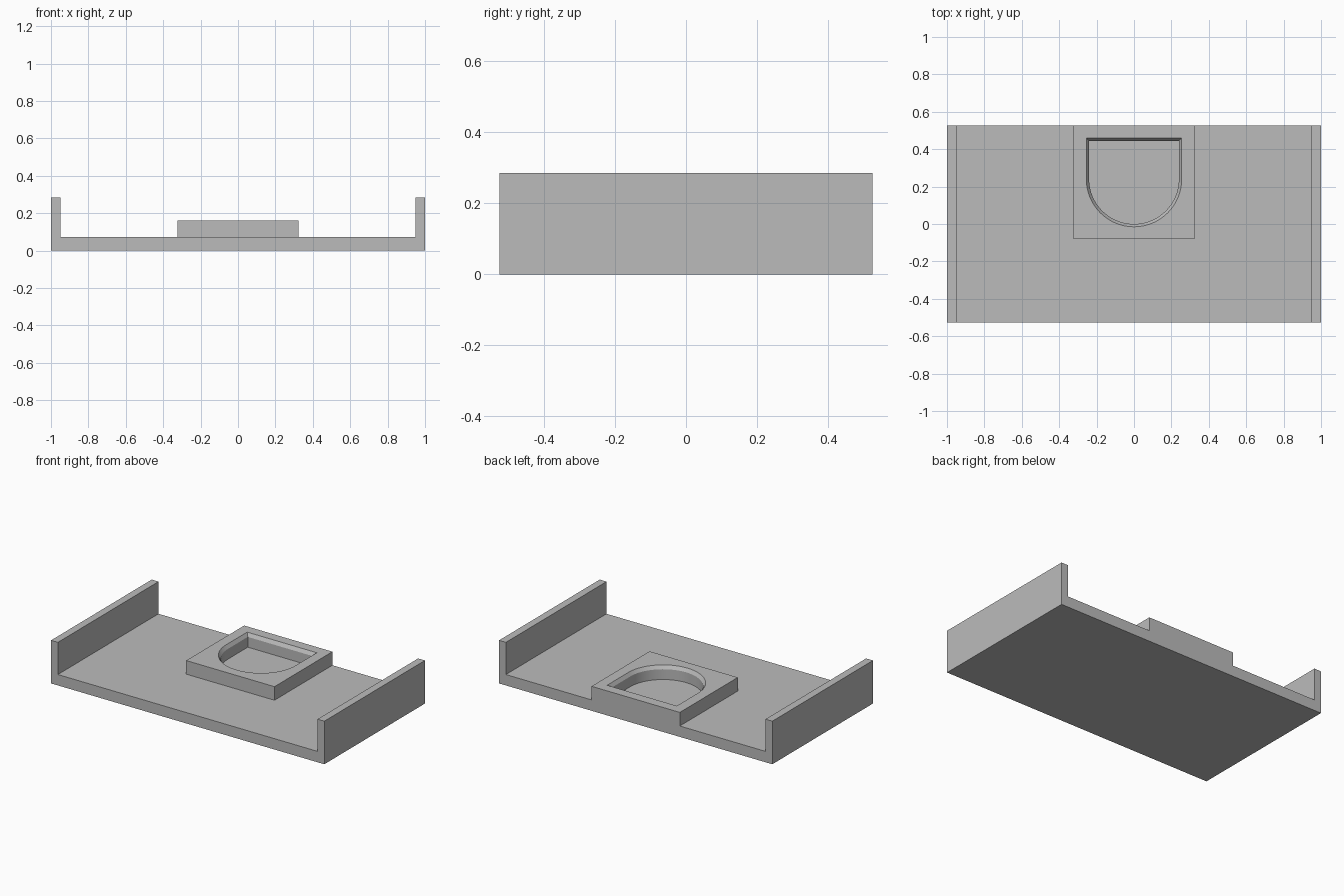
import bpy
import bmesh
import math

cube = bpy.data.objects.get("Cube")
if cube:
    bpy.data.objects.remove(cube, do_unlink=True)

# Overall sizes
HALF_Y = 0.526
PLATE_TOP = 0.072
WALL_TOP = 0.285
WALL = 0.05
BLOCK_TOP = 0.162

grey = bpy.data.materials.new("grey")
grey.use_nodes = True
grey.diffuse_color = (0.5, 0.5, 0.5, 1)
grey.node_tree.nodes["Principled BSDF"].inputs["Base Color"].default_value = (0.5, 0.5, 0.5, 1)


def finish(name, bm):
    bmesh.ops.recalc_face_normals(bm, faces=bm.faces)
    mesh = bpy.data.meshes.new(name)
    bm.to_mesh(mesh)
    bm.free()
    mesh.materials.append(grey)
    obj = bpy.data.objects.new(name, mesh)
    bpy.context.collection.objects.link(obj)
    return obj


def ring(bm, points, z):
    return [bm.verts.new((x, y, z)) for x, y in points]


def bridge(bm, a, b):
    n = len(a)
    for i in range(n):
        j = (i + 1) % n
        bm.faces.new((a[i], a[j], b[j], b[i]))


# Tray: U-shaped profile extruded front to back
inner = 1 - WALL
right_half = [(1, 0), (1, WALL_TOP), (inner, WALL_TOP), (inner, PLATE_TOP)]
profile = right_half + [(-x, z) for x, z in reversed(right_half)]
bm = bmesh.new()
face = bm.faces.new([bm.verts.new((x, -HALF_Y, z)) for x, z in profile])
swept = bmesh.ops.extrude_face_region(bm, geom=[face], use_keep_orig=True)
moved = [v for v in swept["geom"] if isinstance(v, bmesh.types.BMVert)]
bmesh.ops.translate(bm, verts=moved, vec=(0, 2 * HALF_Y, 0))
finish("tray", bm)


# Raised block with a D-shaped, chamfered pocket down to the tray
def d_shape(radius, back, centre_y=0.24, steps=40):
    arc = [(radius * math.cos(math.pi * i / steps),
            centre_y - radius * math.sin(math.pi * i / steps)) for i in range(steps + 1)]
    return arc + [(-radius, back), (radius, back)]


bm = bmesh.new()
rect = [(-0.323, -0.08), (0.323, -0.08), (0.323, HALF_Y), (-0.323, HALF_Y)]
base = ring(bm, rect, PLATE_TOP)
top = ring(bm, rect, BLOCK_TOP)
rim = ring(bm, d_shape(0.255, 0.46), BLOCK_TOP)
lip = ring(bm, d_shape(0.24, 0.445), BLOCK_TOP - 0.022)
floor = ring(bm, d_shape(0.24, 0.445), PLATE_TOP)
bridge(bm, base, top)
bridge(bm, rim, lip)
bridge(bm, lip, floor)
edges = [e for e in bm.edges if all(v.co.z > BLOCK_TOP - 0.001 for v in e.verts)]
bmesh.ops.triangle_fill(bm, edges=edges, use_beauty=True)
block = finish("pocket_block", bm)

bpy.ops.object.select_all(action="DESELECT")
block.select_set(True)
bpy.context.view_layer.objects.active = block
bpy.ops.object.shade_smooth_by_angle(angle=math.radians(30))
